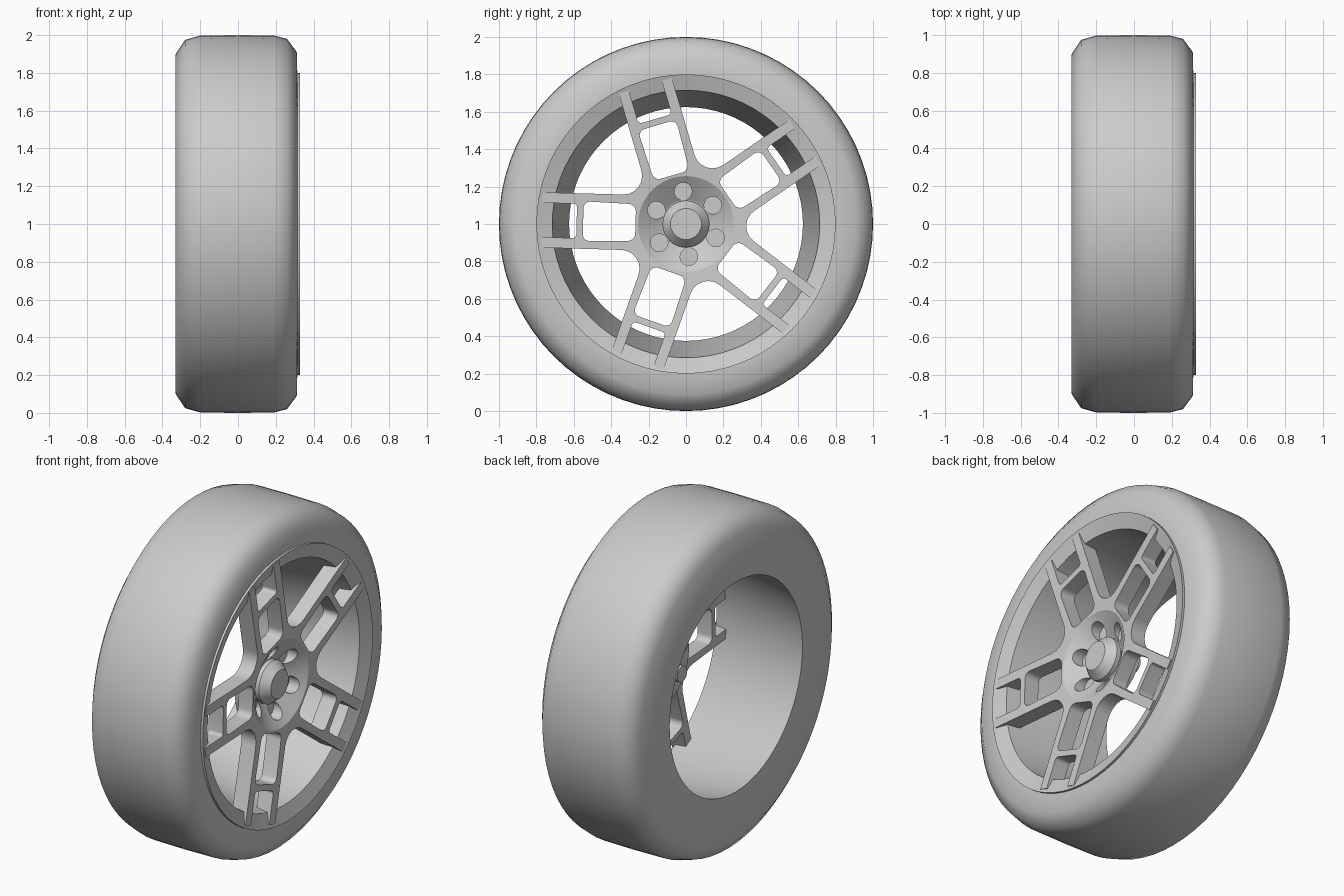
import bpy, bmesh, math
from mathutils import Vector, Matrix

cube = bpy.data.objects.get("Cube")
if cube:
    bpy.data.objects.remove(cube, do_unlink=True)

grey = bpy.data.materials.new("plain grey")
grey.use_nodes = True
COLOUR = (0.6, 0.6, 0.6, 1)
grey.diffuse_color = COLOUR
grey.node_tree.nodes["Principled BSDF"].inputs["Base Color"].default_value = COLOUR

PAIRS = 5
TILT = math.radians(178.4)
STEP = math.tau / PAIRS


def smooth(obj, angle):
    bpy.ops.object.select_all(action='DESELECT')
    obj.select_set(True)
    bpy.context.view_layer.objects.active = obj
    bpy.ops.object.shade_smooth_by_angle(angle=math.radians(angle))


def finish(name, bm, angle):
    """Turn a bmesh into a shaded object with its axle at z = 1."""
    bmesh.ops.recalc_face_normals(bm, faces=bm.faces)
    mesh = bpy.data.meshes.new(name)
    bm.to_mesh(mesh)
    bm.free()
    mesh.materials.append(grey)
    obj = bpy.data.objects.new(name, mesh)
    bpy.context.collection.objects.link(obj)
    obj.location.z = 1
    smooth(obj, angle)
    return obj


def lathe(name, profile, angle=30, steps=64, centre=(0, 0)):
    """Spin (x, radius) points around the x axis."""
    bm = bmesh.new()
    verts = [bm.verts.new((x, 0, r)) for x, r in profile]
    edges = [bm.edges.new(p) for p in zip(verts, verts[1:])]
    bmesh.ops.spin(bm, geom=verts + edges, cent=(0, 0, 0), axis=(1, 0, 0),
                   angle=math.tau, steps=steps, use_merge=True)
    bmesh.ops.remove_doubles(bm, verts=bm.verts, dist=1e-5)
    bmesh.ops.translate(bm, verts=bm.verts, vec=(0, *centre))
    return finish(name, bm, angle)


def rounded(corners, steps=6):
    """Fillet a closed outline of (u, v, radius) corners."""
    out = []
    for i, (u, v, rad) in enumerate(corners):
        p = Vector((u, v))
        if rad == 0:
            out.append(p)
            continue
        a = (Vector(corners[i - 1][:2]) - p).normalized()
        b = (Vector(corners[(i + 1) % len(corners)][:2]) - p).normalized()
        half = a.angle(b) / 2
        mid = p + (a + b).normalized() * rad / math.sin(half)
        d0 = p + a * rad / math.tan(half) - mid
        d1 = p + b * rad / math.tan(half) - mid
        for t in range(steps + 1):
            d = d0.normalized().slerp(d1.normalized(), t / steps)
            out.append(mid + d.normalized() * rad)
    return out


def turn(points, angle):
    rot = Matrix.Rotation(angle, 2)
    return [rot @ p for p in points]


# Tyre, open behind the rim
lathe("tyre", [(-0.33, 0.64), (-0.33, 0.90), (-0.28, 0.975), (-0.20, 0.998),
               (0, 1.0), (0.19, 0.998), (0.26, 0.98), (0.311, 0.91),
               (0.314, 0.80)], angle=50, steps=72)

# Tapering barrel and shallow rim lip
lathe("rim", [(-0.33, 0.645), (-0.33, 0.625), (0.30, 0.715),
              (0.328, 0.80), (0.30, 0.80)], angle=20, steps=72)

# Spoke outline: five pairs of bars, joined by wide fillets near the hub
BAR_OUT, BAR_IN, TIP = 0.148, 0.092, 0.77
valley = (BAR_OUT / math.tan(STEP / 2), -BAR_OUT, 0.1)
arm = [valley, (TIP, -BAR_OUT, 0), (TIP, -BAR_IN, 0),
       (0.585, -BAR_IN, 0.02), (0.585, BAR_IN, 0.02),
       (TIP, BAR_IN, 0), (TIP, BAR_OUT, 0)]
outline = []
for k in range(PAIRS):
    for u, v, rad in arm:
        outline.append((*turn([Vector((u, v))], k * STEP)[0], rad))

# Rounded window inside each pair, and the opening for the hub bowl
window = rounded([(0.27, -0.098, 0.04), (0.55, -0.106, 0.035),
                  (0.55, 0.106, 0.035), (0.27, 0.098, 0.04)])
hub_hole = [Matrix.Rotation(i * math.tau / 64, 2) @ Vector((0.256, 0)) for i in range(64)]
loops = [turn(rounded(outline), TILT), hub_hole]
loops += [turn(window, TILT + k * STEP) for k in range(PAIRS)]

FRONT, THICK = 0.285, 0.095
bm = bmesh.new()
edges = []
for loop in loops:
    verts = [bm.verts.new((FRONT, p.x, p.y)) for p in loop]
    edges += [bm.edges.new((verts[i - 1], verts[i])) for i in range(len(verts))]
bmesh.ops.triangle_fill(bm, edges=edges, use_beauty=True, normal=(1, 0, 0))
ext = bmesh.ops.extrude_face_region(bm, geom=bm.faces[:], use_keep_orig=True)
bmesh.ops.translate(bm, vec=(-THICK, 0, 0),
                    verts=[g for g in ext["geom"] if isinstance(g, bmesh.types.BMVert)])
for v in bm.verts:  # gentle dish towards the hub
    v.co.x += 0.08 * (Vector((v.co.y, v.co.z)).length - 0.256)
finish("spokes", bm, 30)

# Hub bowl with six flat-bottomed nut pockets and bosses behind them
bowl = lathe("hub_bowl", [(FRONT, 0.256), (0.20, 0.13), (0.20, 0), (0.16, 0),
                          (0.16, 0.256), (FRONT, 0.256)])
for i in range(6):
    a = math.radians(95 + 60 * i)
    spot = (0.175 * math.cos(a), 0.175 * math.sin(a))
    cutter = lathe("pocket_cutter", [(0.192, 0), (0.192, 0.047), (0.35, 0.047), (0.35, 0)],
                   steps=20, centre=spot)
    pocket = bowl.modifiers.new("pocket", 'BOOLEAN')
    pocket.operation = 'DIFFERENCE'
    pocket.solver = 'EXACT'
    pocket.object = cutter
    bpy.context.view_layer.objects.active = bowl
    bpy.ops.object.modifier_move_to_index(modifier=pocket.name, index=0)
    bpy.ops.object.modifier_apply(modifier=pocket.name)
    bpy.data.objects.remove(cutter, do_unlink=True)
    lathe(f"nut_boss_{i + 1}", [(0.125, 0), (0.125, 0.047), (0.17, 0.047)],
          steps=20, centre=spot)
smooth(bowl, 30)

# Raised centre cap
lathe("centre_cap", [(0.19, 0), (0.19, 0.125), (0.225, 0.125), (0.275, 0.083), (0.275, 0)],
      steps=40)
